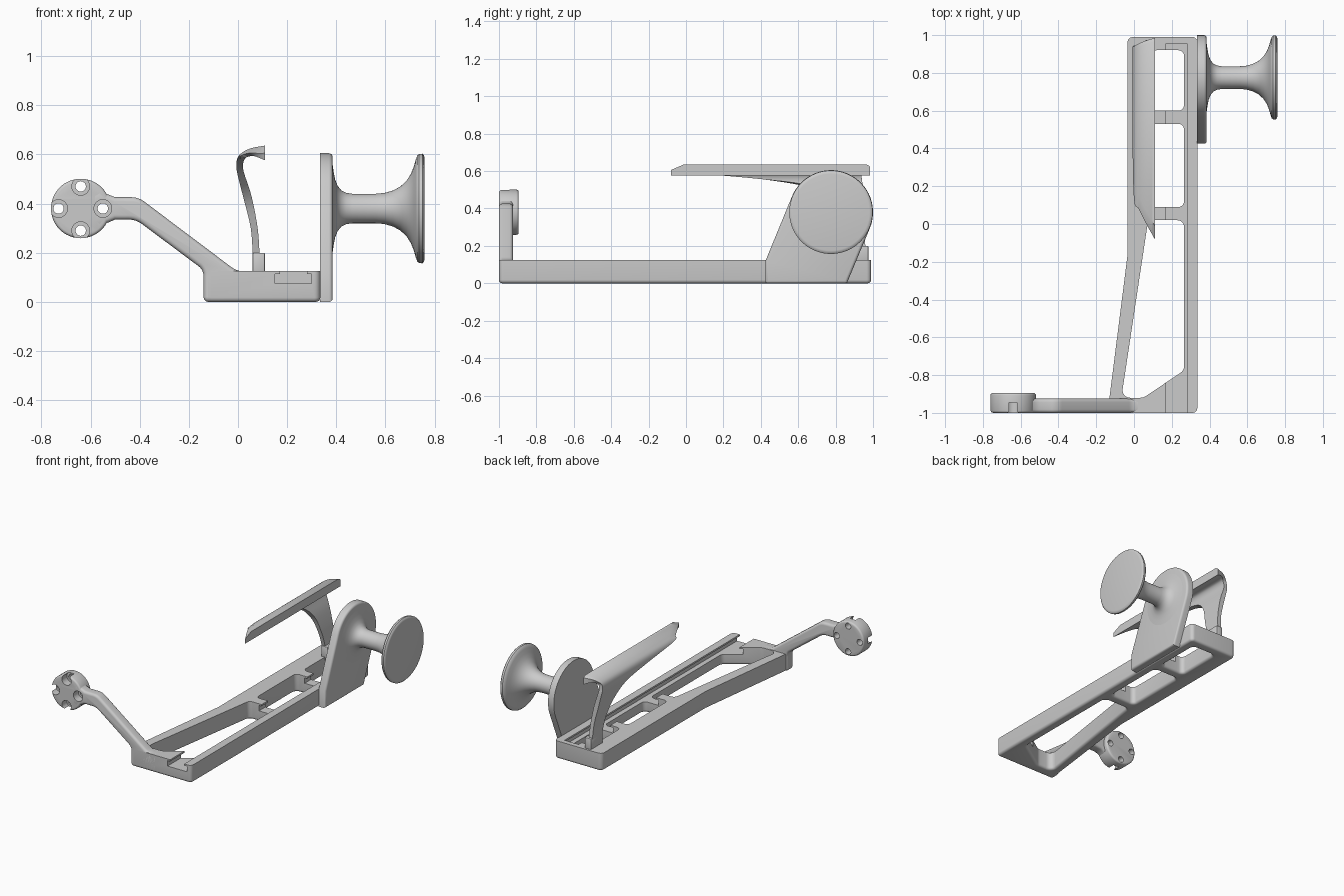
import bpy, bmesh, math
from mathutils import Vector

if "Cube" in bpy.data.objects:
    bpy.data.objects.remove(bpy.data.objects["Cube"])


def fillet(pts, n=6):
    """Round polygon corners; each point is (u, v) or (u, v, radius)."""
    out = []
    for i, p in enumerate(pts):
        c = Vector(p[:2])
        r = p[2] if len(p) > 2 else 0
        if r == 0:
            out.append(c)
            continue
        a = (Vector(pts[i - 1][:2]) - c).normalized()
        b = (Vector(pts[(i + 1) % len(pts)][:2]) - c).normalized()
        half = a.angle(b) / 2
        d = r / math.tan(half)
        centre = c + (a + b).normalized() * (r / math.sin(half))
        s, e = c + a * d - centre, c + b * d - centre
        ang = s.angle_signed(e)
        a0 = math.atan2(s.y, s.x)
        for k in range(n + 1):
            t = a0 - ang * k / n
            out.append(centre + Vector((math.cos(t), math.sin(t))) * r)
    return out


def finish(name, bm):
    bmesh.ops.recalc_face_normals(bm, faces=bm.faces)
    me = bpy.data.meshes.new(name)
    bm.to_mesh(me)
    bm.free()
    ob = bpy.data.objects.new(name, me)
    bpy.context.collection.objects.link(ob)
    return ob


def activate(ob):
    bpy.ops.object.select_all(action='DESELECT')
    ob.select_set(True)
    bpy.context.view_layer.objects.active = ob


def prism(name, pts, axis, lo, hi):
    """Extrude a filleted 2D outline along an axis."""
    place = {'X': lambda u, v, w: (w, u, v), 'Y': lambda u, v, w: (u, w, v),
             'Z': lambda u, v, w: (u, v, w)}[axis]
    ring = fillet(pts)
    bm = bmesh.new()
    a = [bm.verts.new(place(p[0], p[1], lo)) for p in ring]
    b = [bm.verts.new(place(p[0], p[1], hi)) for p in ring]
    bm.faces.new(a)
    bm.faces.new(b)
    for i in range(len(a)):
        j = (i + 1) % len(a)
        bm.faces.new((a[i], a[j], b[j], b[i]))
    return finish(name, bm)


def bevel(ob, width, segs=4, angle=40):
    m = ob.modifiers.new("Bevel", 'BEVEL')
    m.width, m.segments, m.limit_method = width, segs, 'ANGLE'
    m.angle_limit = math.radians(angle)
    activate(ob)
    bpy.ops.object.modifier_apply(modifier=m.name)


def cut(ob, cutter):
    m = ob.modifiers.new("Cut", 'BOOLEAN')
    m.operation, m.solver, m.object = 'DIFFERENCE', 'EXACT', cutter
    activate(ob)
    bpy.ops.object.modifier_apply(modifier=m.name)
    bpy.data.objects.remove(cutter)


def smooth(ob):
    activate(ob)
    bpy.ops.object.shade_smooth_by_angle(angle=math.radians(35))


def circle(u, v, r, n=32):
    return [(u + r * math.cos(2 * math.pi * k / n), v + r * math.sin(2 * math.pi * k / n)) for k in range(n)]


# Base frame with three windows
frame = prism("base_frame", [(-0.14, -1, 0.025), (0.335, -1, 0.025), (0.335, 0.99, 0.025),
                             (-0.035, 0.99, 0.03), (-0.035, -0.17, 0.15)], 'Z', 0, 0.125)
windows = [
    [(0.075, 0.02, 0.03), (-0.067, -0.92, 0.04), (0.05, -0.92, 0.06), (0.265, -0.775, 0.04), (0.265, 0.02, 0.035)],
    [(0.08, 0.09, 0.03), (0.265, 0.09, 0.03), (0.265, 0.53, 0.03), (0.08, 0.53, 0.03)],
    [(0.09, 0.60, 0.03), (0.265, 0.60, 0.03), (0.265, 0.92, 0.03), (0.09, 0.92, 0.03)],
]
for w in windows:
    cut(frame, prism("window_cutter", w, 'Z', -0.1, 0.3))

# Rounded underside edges
bm = bmesh.new()
bm.from_mesh(frame.data)
rim = [e for e in bm.edges if all(abs(v.co.z) < 1e-4 for v in e.verts)
       and len(e.link_faces) == 2 and e.calc_face_angle() > 0.7]
bmesh.ops.bevel(bm, geom=rim, offset=0.018, segments=4, profile=0.5, affect='EDGES')
bm.to_mesh(frame.data)
bm.free()

# Undercut slide channel along the right rail
cut(frame, prism("channel_cutter", [(0.15, 0.075), (0.30, 0.075), (0.30, 0.113), (0.28, 0.113), (0.28, 0.2),
                                    (0.17, 0.2), (0.17, 0.113), (0.15, 0.113)], 'Y', -1.1, 0.955))
smooth(frame)

# Front arm
arm = prism("front_arm", [(-0.60, 0.44), (-0.56, 0.465), (-0.535, 0.44), (-0.50, 0.426), (-0.405, 0.426, 0.09),
                          (-0.005, 0.125, 0.08), (0.07, 0.125), (0.07, 0.0), (-0.14, 0.0, 0.02),
                          (-0.14, 0.13, 0.05), (-0.415, 0.335, 0.09), (-0.50, 0.335), (-0.535, 0.32),
                          (-0.56, 0.295), (-0.60, 0.32)], 'Y', -1, -0.925)
bevel(arm, 0.018)
smooth(arm)

# Mounting disc with four counterbored holes
disc = prism("mounting_disc", circle(-0.64, 0.38, 0.121, 64), 'Y', -1, -0.895)
bevel(disc, 0.012, 3)
for k in range(4):
    u = -0.64 + 0.09 * math.cos(k * math.pi / 2)
    v = 0.38 + 0.09 * math.sin(k * math.pi / 2)
    for r, back in ((0.021, -0.8), (0.036, -0.945)):
        for part in (disc, arm):
            cut(part, prism("hole_cutter", circle(u, v, r), 'Y', -1.1, back))
smooth(disc)
smooth(arm)

# Curved post flaring into a long hooked cap: outer x,z  inner x,z  front y, back y
sections = [
    (0.060, 0.19, 0.088, 0.19, 0.85, 0.96),
    (0.052, 0.30, 0.080, 0.30, 0.82, 0.95),
    (0.023, 0.42, 0.055, 0.43, 0.77, 0.945),
    (0.000, 0.51, 0.026, 0.52, 0.66, 0.945),
    (-0.007, 0.555, 0.020, 0.555, 0.42, 0.94),
    (0.000, 0.590, 0.028, 0.582, 0.13, 0.94),
    (0.025, 0.613, 0.045, 0.592, 0.08, 0.955),
    (0.060, 0.627, 0.070, 0.592, 0.01, 0.97),
    (0.110, 0.636, 0.110, 0.576, -0.08, 0.985),
]


def spline(p0, p1, p2, p3, t):
    return [0.5 * (2 * b + (c - a) * t + (2 * a - 5 * b + 4 * c - d) * t * t + (3 * b - a - 3 * c + d) * t ** 3)
            for a, b, c, d in zip(p0, p1, p2, p3)]


rows, last = [], len(sections) - 1
for i in range(last):
    q = [sections[min(max(i + d, 0), last)] for d in (-1, 0, 1, 2)]
    rows += [spline(*q, k / 5) for k in range(5)]
rows.append(sections[-1])
bm = bmesh.new()
rings = []
for ox, oz, ix, iz, y0, y1 in rows:
    drop = min(0.03, (oz - iz) * 0.6) if oz > iz else 0
    front = (ox, y0, oz - drop)
    ring = [front, (ox, y0 + 0.07 if drop else y0 + 0.02, oz), (ox, y1 - 0.02, oz),
            (ox, y1, oz - drop * 0.4), (ix, y1, iz), (ix, y0, iz)]
    rings.append([bm.verts.new(p) for p in ring])
for a, b in zip(rings, rings[1:]):
    for i in range(6):
        j = (i + 1) % 6
        bm.faces.new((a[i], a[j], b[j], b[i]))
bm.faces.new(rings[0])
bm.faces.new(rings[-1])
smooth(finish("hooked_post", bm))

# Foot of the post
foot = prism("post_foot", [(0.06, 0.84), (0.11, 0.84), (0.11, 0.975), (0.06, 0.975)], 'Z', 0.10, 0.20)
bevel(foot, 0.006, 2)
smooth(foot)

# Side plate: sloped tab merging into a round head
cy, cz, R = 0.775, 0.38, 0.225
head = [(cy + R * math.cos(math.radians(a)), cz + R * math.sin(math.radians(a))) for a in range(-22, 159, 6)]
plate = prism("side_plate", [(0.425, 0), (0.86, 0)] + head + [(0.425, 0.12)], 'X', 0.333, 0.385)
bm = bmesh.new()
bm.from_mesh(plate.data)
edges = [e for e in bm.edges if all(v.co.x > 0.38 for v in e.verts)]
bmesh.ops.bevel(bm, geom=edges, offset=0.015, segments=4, profile=0.5, affect='EDGES')
bm.to_mesh(plate.data)
bm.free()
smooth(plate)

# Flared spool knob turned around the x axis
profile = [(0.37, 0), (0.37, 0.19), (0.384, 0.185), (0.389, 0.15), (0.395, 0.118), (0.405, 0.093), (0.42, 0.074),
           (0.44, 0.064), (0.465, 0.06), (0.56, 0.06), (0.595, 0.063), (0.63, 0.073), (0.66, 0.089), (0.685, 0.112),
           (0.703, 0.14), (0.715, 0.17), (0.723, 0.198), (0.729, 0.215), (0.737, 0.222), (0.75, 0.223),
           (0.757, 0.216), (0.759, 0.205), (0.759, 0)]
bm = bmesh.new()
vs = [bm.verts.new((x, cy, cz + r)) for x, r in profile]
es = [bm.edges.new(p) for p in zip(vs, vs[1:])]
bmesh.ops.spin(bm, geom=vs + es, cent=(0, cy, cz), axis=(1, 0, 0), angle=2 * math.pi, steps=64)
bmesh.ops.remove_doubles(bm, verts=bm.verts, dist=1e-4)
smooth(finish("spool_knob", bm))
